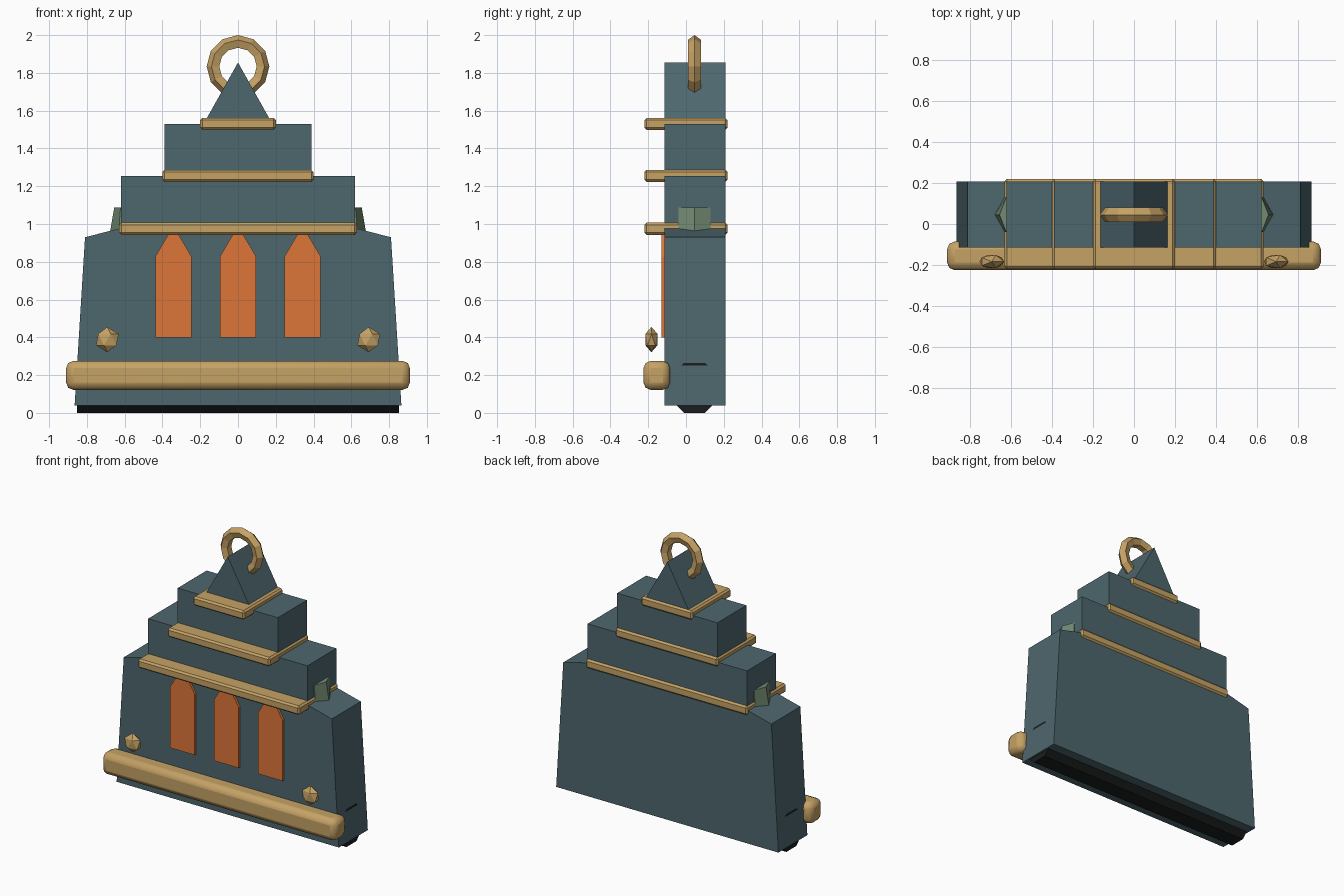
import bpy, bmesh, math

if "Cube" in bpy.data.objects:
    bpy.data.objects.remove(bpy.data.objects["Cube"])


def material(name, rgb):
    m = bpy.data.materials.new(name)
    m.diffuse_color = (*rgb, 1)
    m.use_nodes = True
    m.node_tree.nodes["Principled BSDF"].inputs["Base Color"].default_value = m.diffuse_color
    return m


SLATE = material("slate", (0.075, 0.135, 0.155))
BRASS = material("brass", (0.56, 0.36, 0.13))
GLOW = material("orange", (0.72, 0.18, 0.04))
MOSS = material("moss", (0.17, 0.25, 0.17))
DARK = material("dark", (0.01, 0.012, 0.013))


def finish(name, mat):
    ob = bpy.context.object
    ob.name = name
    ob.data.materials.append(mat)
    return ob


def extrude_polygon(name, pts, vec, mat):
    """Extrude a flat 3D polygon along a vector."""
    bm = bmesh.new()
    low = [bm.verts.new(p) for p in pts]
    high = [bm.verts.new([a + b for a, b in zip(p, vec)]) for p in pts]
    loft(bm, low, high)
    return to_object(name, bm, mat)


def loft(bm, low, high):
    """Close two matching rings into a solid."""
    bm.faces.new(low)
    bm.faces.new(high)
    for k in range(len(low)):
        j = (k + 1) % len(low)
        bm.faces.new((low[k], low[j], high[j], high[k]))


def to_object(name, bm, mat):
    bmesh.ops.recalc_face_normals(bm, faces=bm.faces)
    me = bpy.data.meshes.new(name)
    bm.to_mesh(me)
    bm.free()
    me.materials.append(mat)
    ob = bpy.data.objects.new(name, me)
    bpy.context.collection.objects.link(ob)
    return ob


def front_profile(name, pts, y0, y1, mat):
    return extrude_polygon(name, [(x, y0, z) for x, z in pts], (0, y1 - y0, 0), mat)


def bevelled_box(name, lo, hi, width, segments, mat):
    bpy.ops.mesh.primitive_cube_add(
        size=1, location=[(a + b) / 2 for a, b in zip(lo, hi)])
    ob = finish(name, mat)
    ob.scale = [b - a for a, b in zip(lo, hi)]
    bpy.ops.object.transform_apply(location=False, rotation=False, scale=True)
    mod = ob.modifiers.new("bevel", "BEVEL")
    mod.width, mod.segments = width, segments
    return ob


# Stepped body with gabled top
half = [(0.865, 0.04), (0.81, 0.93), (0.62, 0.978), (0.62, 1.253),
        (0.39, 1.253), (0.39, 1.53), (0.182, 1.53)]
outline = half + [(0, 1.855)] + [(-x, z) for x, z in reversed(half)]
front_profile("stepped_body", outline, -0.114, 0.208, SLATE)

# Ledges between the tiers
for i, (w, z) in enumerate([(0.63, 0.975), (0.40, 1.255), (0.20, 1.53)]):
    bevelled_box(f"ledge_{i + 1}", (-w, -0.22, z - 0.032), (w, 0.22, z + 0.032),
                 0.012, 1, BRASS)

# Front rail
bevelled_box("front_rail", (-0.91, -0.225, 0.122), (0.91, -0.085, 0.275),
             0.038, 2, BRASS)
bpy.ops.object.shade_smooth_by_angle(angle=math.radians(30))

# Pointed windows
for i, x in enumerate((-0.342, 0, 0.342)):
    front_profile(f"window_{i + 1}",
                  [(x - 0.096, 0.40), (x + 0.096, 0.40), (x + 0.096, 0.828),
                   (x, 0.99), (x - 0.096, 0.828)], -0.131, -0.10, GLOW)

# Studs and tapered side brackets
for side, s in (("left", -1), ("right", 1)):
    bpy.ops.mesh.primitive_ico_sphere_add(subdivisions=1, radius=1,
                                          location=(s * 0.692, -0.183, 0.388))
    finish(f"stud_{side}", BRASS).scale = (0.067, 0.038, 0.067)

    bm = bmesh.new()
    rings = []
    for z, tip, flank in ((0.955, 0.678, 0.632), (1.088, 0.655, 0.622)):
        plan = [(0.58, -0.085), (flank, -0.085), (tip, 0), (flank, 0.085), (0.58, 0.085)]
        rings.append([bm.verts.new((s * x, 0.045 + y, z)) for x, y in plan])
    loft(bm, *rings)
    to_object(f"bracket_{side}", bm, MOSS)

# Octagonal core bar showing under the base
apothem = 0.1325
radius = apothem / math.cos(math.pi / 8)
angles = [math.pi / 8 + k * math.pi / 4 for k in range(8)]
extrude_polygon("core_bar", [(-0.852, 0.045 + radius * math.cos(a),
                              apothem + radius * math.sin(a)) for a in angles],
                (1.704, 0, 0), DARK)

# Hanging ring
bpy.ops.mesh.primitive_torus_add(major_segments=12, minor_segments=5,
                                 major_radius=0.129, minor_radius=0.037,
                                 location=(0, 0.045, 1.834),
                                 rotation=(math.pi / 2, 0, 0))
finish("hanging_ring", BRASS)
